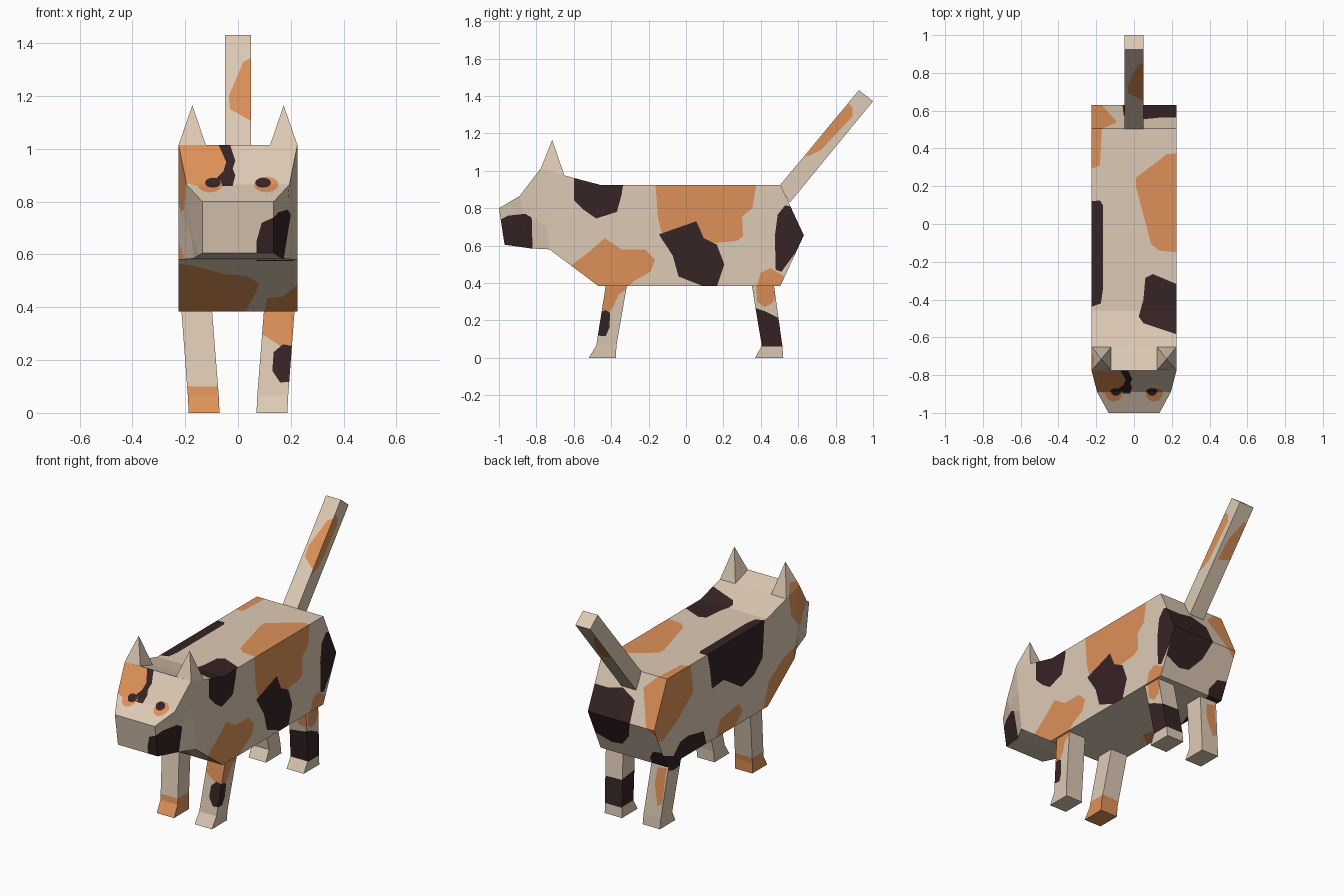
import bpy, bmesh, math
from mathutils import Vector

if "Cube" in bpy.data.objects:
    bpy.data.objects.remove(bpy.data.objects["Cube"])

# three flat colours
MATS = []
for name, col in (("cream fur", (.73, .59, .46)), ("orange fur", (.73, .285, .10)),
                  ("dark brown fur", (.037, .017, .018))):
    m = bpy.data.materials.new(name)
    m.diffuse_color = (*col, 1)
    m.use_nodes = True
    m.node_tree.nodes["Principled BSDF"].inputs["Base Color"].default_value = m.diffuse_color
    MATS.append(m)
ORANGE, DARK = 1, 2

# direction a patch is painted from, and the two axes it is drawn on
VIEWS = {"right": ((1, 0, 0), 1, 2), "left": ((-1, 0, 0), 1, 2),
         "front": ((0, -1, 0), 0, 2), "back": ((0, 1, 0), 0, 2),
         "top": ((0, 0, 1), 0, 1), "bottom": ((0, 0, -1), 0, 1)}


def loft(sections):
    """Join four-cornered sections into a closed solid."""
    bm = bmesh.new()
    rings = [[bm.verts.new(p) for p in s] for s in sections]
    for a, b in zip(rings, rings[1:]):
        for i in range(4):
            j = (i + 1) % 4
            bm.faces.new((a[i], a[j], b[j], b[i]))
    bm.faces.new(rings[0])
    bm.faces.new(rings[-1])
    bmesh.ops.remove_doubles(bm, verts=bm.verts[:], dist=1e-4)
    bmesh.ops.recalc_face_normals(bm, faces=bm.faces[:])
    return bm


def inside(u, v, poly):
    hit = False
    for (a, b), (c, d) in zip(poly, poly[1:] + poly[:1]):
        if (b > v) != (d > v) and u < a + (v - b) * (c - a) / (d - b):
            hit = not hit
    return hit


def paint(bm, view, mat, *poly):
    """Cut a patch outline into the faces turned to the view and colour it."""
    d, iu, iv = VIEWS[view]
    d, poly = Vector(d), list(poly)
    us, vs = [p[0] for p in poly], [p[1] for p in poly]

    def touched():
        out = []
        for f in bm.faces:
            if f.normal.dot(d) > .45:
                fu = [w.co[iu] for w in f.verts]
                fv = [w.co[iv] for w in f.verts]
                if max(fu) > min(us) and min(fu) < max(us) and max(fv) > min(vs) and min(fv) < max(vs):
                    out.append(f)
        return out

    for p, q in zip(poly, poly[1:] + poly[:1]):
        co, no = Vector(), Vector()
        co[iu], co[iv] = p
        no[iu], no[iv] = q[1] - p[1], p[0] - q[0]
        fs = touched()
        geom = list({v for f in fs for v in f.verts}) + list({e for f in fs for e in f.edges}) + fs
        if fs:
            bmesh.ops.bisect_plane(bm, geom=geom, dist=1e-5, plane_co=co, plane_no=no.normalized())
    for f in touched():
        c = f.calc_center_median()
        if inside(c[iu], c[iv], poly):
            f.material_index = mat


def finish(bm, name):
    me = bpy.data.meshes.new(name)
    bm.to_mesh(me)
    bm.free()
    for m in MATS:
        me.materials.append(m)
    bpy.context.collection.objects.link(bpy.data.objects.new(name, me))


def ellipse(x, z, rx, rz):
    return [(x + rx * math.cos(t * math.pi / 6), z + rz * math.sin(t * math.pi / 6)) for t in range(12)]


# body and head: top y, z, half width, then bottom y, z, half width
W = .225
stations = [(-1, .80, .135, -.97, .605, .135), (-.89, .865, .195, -.83, .585, .168),
            (-.775, 1.015, W, -.73, .58, W), (-.65, .975, W, -.65, .52, W),
            (-.46, .925, W, -.47, .385, W), (.505, .925, W, .505, .385, W),
            (.63, .655, W, .63, .655, W)]
body = loft([[(-a, y, z), (a, y, z), (b, yb, zb), (-b, yb, zb)] for y, z, a, yb, zb, b in stations])

# right flank
paint(body, "right", ORANGE, (-.62, .49), (-.52, .565), (-.435, .64), (-.345, .58), (-.22, .58),
      (-.165, .525), (-.19, .46), (-.28, .41), (-.32, .37), (-.5, .35))
paint(body, "right", ORANGE, (-.165, .95), (-.15, .75), (-.13, .67), (.05, .6), (.12, .61), (.27, .625),
      (.305, .65), (.30, .755), (.355, .80), (.38, .95))
paint(body, "right", ORANGE, (.375, .37), (.40, .455), (.45, .48), (.52, .44), (.53, .37))
paint(body, "right", DARK, (-1.01, .73), (-.95, .76), (-.86, .77), (-.825, .75), (-.82, .57), (-1.01, .57))
paint(body, "right", DARK, (-.6, 1), (-.6, .845), (-.545, .79), (-.48, .745), (-.37, .78), (-.345, .87), (-.325, 1))
paint(body, "right", DARK, (-.145, .66), (.055, .73), (.095, .64), (.165, .605), (.205, .5),
      (.165, .38), (.10, .38), (-.04, .435), (-.07, .545))
paint(body, "right", DARK, (.48, .47), (.475, .65), (.49, .765), (.53, .815), (.6, .8), (.65, .65), (.51, .46))
# left flank
paint(body, "left", ORANGE, (.28, .95), (.25, .75), (.41, .63), (.55, .56), (.66, .6), (.6, .95))
paint(body, "left", ORANGE, (-.42, .37), (-.48, .53), (-.61, .62), (-.74, .65), (-.78, .55), (-.6, .37))
paint(body, "left", ORANGE, (.04, .37), (-.01, .48), (-.19, .51), (-.23, .45), (-.13, .37))
paint(body, "left", ORANGE, (-.67, 1), (-.70, .85), (-.78, .76), (-.82, .77), (-.87, .85), (-.88, 1.03))
paint(body, "left", DARK, (.12, .95), (.09, .83), (.07, .70), (-.045, .71), (-.22, .60), (-.34, .63),
      (-.42, .70), (-.44, .95))
paint(body, "left", DARK, (.55, .47), (.44, .43), (.38, .49), (.3, .5), (.15, .47), (.12, .37), (.55, .37))
# back and rump
paint(body, "top", ORANGE, (-.23, .29), (-.18, .31), (-.17, .51), (-.23, .51))
paint(body, "top", ORANGE, (.23, .375), (.175, .37), (.01, .245), (.01, .20), (.09, -.105), (.13, -.14), (.23, -.15))
paint(body, "top", DARK, (-.23, .12), (-.18, .125), (-.165, .10), (-.165, -.35), (-.175, -.42), (-.23, -.44))
paint(body, "top", DARK, (.23, -.32), (.10, -.265), (.06, -.285), (.05, -.4), (.025, -.49), (.05, -.525), (.23, -.585))
paint(body, "back", ORANGE, (-.23, .95), (-.17, .93), (-.09, .85), (-.17, .655), (-.23, .61))
paint(body, "back", DARK, (.23, .80), (.13, .80), (.04, .82), (-.055, .775), (-.06, .66), (-.02, .55),
      (.05, .47), (.12, .46), (.23, .50))
paint(body, "back", DARK, (-.23, .49), (-.16, .48), (-.12, .42), (-.13, .37), (-.23, .37))
# belly
paint(body, "bottom", ORANGE, (-.23, .03), (-.15, .02), (-.13, -.08), (-.23, -.15))
paint(body, "bottom", DARK, (-.23, .52), (-.13, .52), (-.15, .35), (-.23, .13))
# chest
paint(body, "front", ORANGE, (-.23, .565), (-.18, .56), (-.05, .525), (.03, .52), (.08, .49), (.065, .45),
      (.02, .37), (-.23, .37))
paint(body, "front", ORANGE, (.10, .37), (.11, .435), (.17, .44), (.23, .49), (.23, .37))
# face: muzzle, forehead, eyes
paint(body, "front", DARK, (.07, .575), (.07, .65), (.09, .72), (.135, .74), (.21, .765), (.21, .575))
paint(body, "front", ORANGE, (-.24, 1.03), (-.08, 1.03), (-.045, .97), (-.05, .90), (-.10, .88), (-.15, .86), (-.24, .88))
paint(body, "front", DARK, (-.08, 1.03), (-.035, 1.03), (-.01, .955), (-.02, .925), (-.01, .90), (-.02, .86),
      (-.08, .86), (-.085, .885), (-.055, .915), (-.045, .95), (-.06, .985))
for s in (1, -1):
    paint(body, "front", ORANGE, *ellipse(s * .107, .865, .047, .03))
    paint(body, "front", DARK, *ellipse(s * .095, .872, .03, .019))
finish(body, "body_and_head")

# ears
for s, name in ((1, "right_ear"), (-1, "left_ear")):
    ear = loft([[(s * .12, -.775, 1.01), (s * W, -.775, 1.015), (s * W, -.65, .975), (s * .12, -.65, .97)],
                [(s * .173, -.715, 1.165)] * 4])
    if s < 0:
        paint(ear, "left", ORANGE, (-.8, 1.03), (-.71, 1.05), (-.66, .96), (-.8, .96))
    finish(ear, name)

# tail
tail = loft([[(-.05, y, z), (.05, y, z), (.05, yb, zb), (-.05, yb, zb)]
             for y, z, yb, zb in ((.5, .92, .555, .83), (.925, 1.432, 1, 1.372))])
paint(tail, "front", ORANGE, (.06, 1.35), (.02, 1.33), (-.035, 1.2), (-.03, 1.15), (.06, 1.10))
paint(tail, "right", ORANGE, (.64, 1.08), (.75, 1.22), (.87, 1.36), (.89, 1.34), (.89, 1.29), (.72, 1.11), (.66, 1.08))
paint(tail, "back", ORANGE, (.03, 1.1), (-.06, 1.12), (-.06, 1.28), (-.03, 1.3), (.02, 1.2))
finish(tail, "tail")


# legs: z, inner x, outer x, front y, back y
def leg(side, rows):
    return loft([[(side * a, f, z), (side * b, f, z), (side * b, k, z), (side * a, k, z)]
                 for z, a, b, f, k in rows])


FRONT = [(.41, .10, .216, -.425, -.312), (.065, .073, .19, -.48, -.372), (0, .07, .187, -.52, -.375)]
HIND = [(.41, .10, .216, .348, .467), (.065, .073, .19, .405, .515), (0, .07, .187, .37, .52)]

fr = leg(1, FRONT)
paint(fr, "right", ORANGE, (-.45, .42), (-.3, .42), (-.315, .37), (-.36, .34), (-.385, .28), (-.41, .245), (-.46, .26))
paint(fr, "front", ORANGE, (.09, .42), (.09, .3), (.15, .26), (.17, .245), (.22, .25), (.22, .42))
paint(fr, "right", DARK, (-.48, .12), (-.47, .24), (-.43, .255), (-.405, .24), (-.41, .16), (-.43, .115))
paint(fr, "front", DARK, (.13, .16), (.135, .23), (.17, .26), (.22, .25), (.22, .12), (.16, .115))
finish(fr, "front_right_leg")

fl = leg(-1, FRONT)
for v in ("left", "right", "front", "back", "bottom"):
    paint(fl, v, ORANGE, (-1, -1), (1, -1), (1, .10), (-1, .10))
finish(fl, "front_left_leg")

hr = leg(1, HIND)
paint(hr, "right", ORANGE, (.375, .42), (.38, .3), (.42, .27), (.46, .29), (.48, .33), (.47, .42))
paint(hr, "front", ORANGE, (.14, .42), (.15, .3), (.23, .28), (.23, .42))
paint(hr, "right", DARK, (.36, .27), (.42, .25), (.5, .21), (.53, .06), (.39, .06))
paint(hr, "front", DARK, (.06, .24), (.23, .265), (.23, .065), (.06, .065))
paint(hr, "back", DARK, (.06, .22), (.23, .215), (.23, .06), (.06, .06))
paint(hr, "left", DARK, (.35, .24), (.53, .22), (.53, .065), (.35, .065))
finish(hr, "hind_right_leg")

hl = leg(-1, HIND)
paint(hl, "back", ORANGE, (-.2, .36), (-.14, .35), (-.13, .25), (-.16, .13), (-.19, .15))
paint(hl, "left", DARK, (.33, .42), (.33, .34), (.42, .33), (.5, .36), (.5, .42))
finish(hl, "hind_left_leg")
